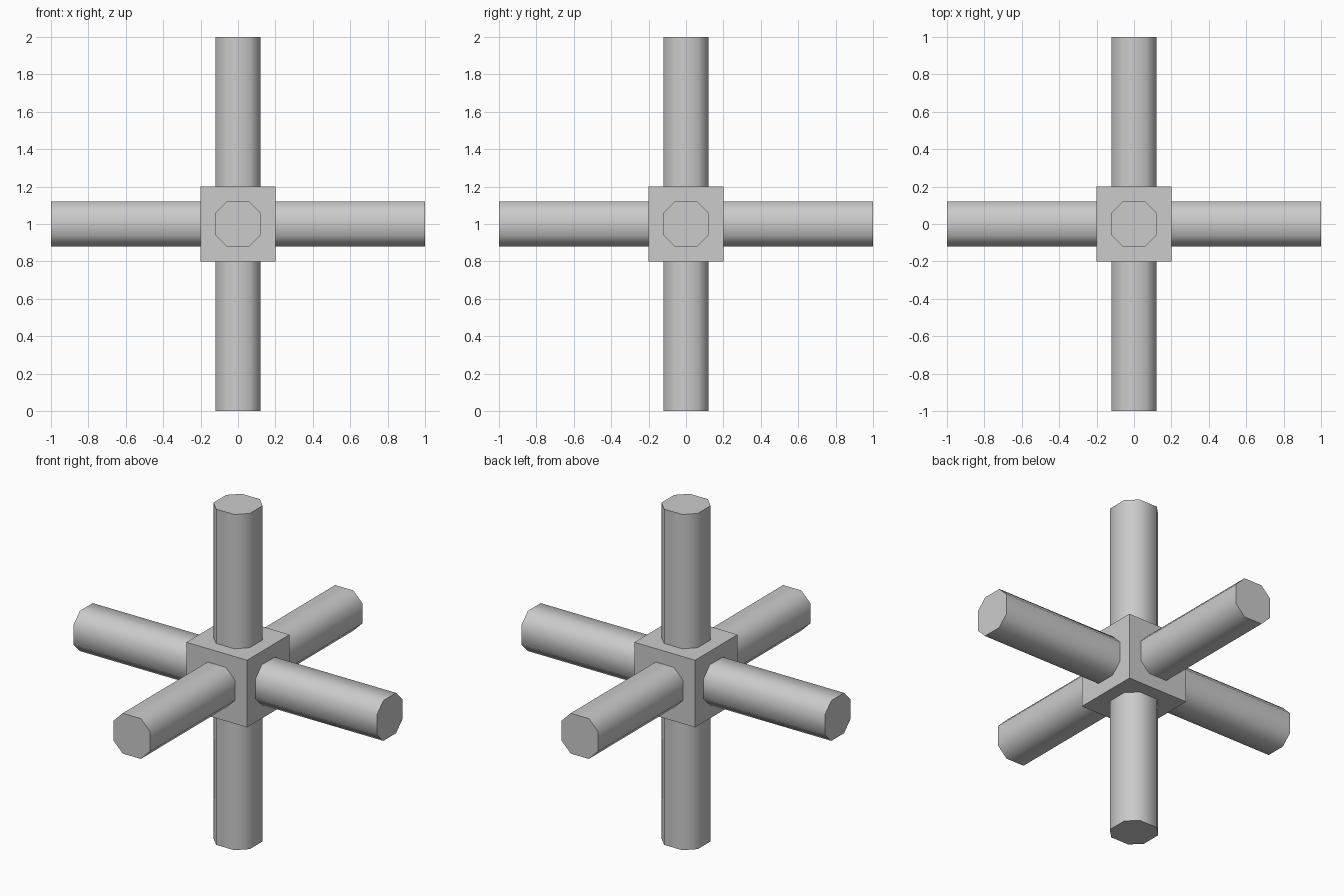
import bpy, bmesh, math
from mathutils import Matrix

if "Cube" in bpy.data.objects:
    bpy.data.objects.remove(bpy.data.objects["Cube"])

CENTRE = Matrix.Translation((0, 0, 1))
H, A = 0.12, 0.06  # bar half width, half length of the flat sides
PROFILE = [(H, -A), (H, A), (A, H), (-A, H), (-H, A), (-H, -A), (-A, -H), (A, -H)]


def finish(name, bm, matrix):
    bmesh.ops.transform(bm, matrix=matrix, verts=bm.verts)
    bmesh.ops.recalc_face_normals(bm, faces=bm.faces)
    mesh = bpy.data.meshes.new(name)
    bm.to_mesh(mesh)
    bm.free()
    obj = bpy.data.objects.new(name, mesh)
    bpy.context.collection.objects.link(obj)
    return obj


def bar(name, rotation):
    bm = bmesh.new()
    cap = bm.faces.new([bm.verts.new((x, y, -1)) for x, y in PROFILE])
    ext = bmesh.ops.extrude_face_region(bm, geom=[cap], use_keep_orig=True)
    top = [g for g in ext["geom"] if isinstance(g, bmesh.types.BMVert)]
    bmesh.ops.translate(bm, vec=(0, 0, 2), verts=top)
    obj = finish(name, bm, CENTRE @ rotation)
    # Rounded sides, crisp end caps
    bpy.ops.object.select_all(action='DESELECT')
    obj.select_set(True)
    bpy.context.view_layer.objects.active = obj
    bpy.ops.object.shade_smooth_by_angle(angle=math.radians(50))


# Central cube
bm = bmesh.new()
bmesh.ops.create_cube(bm, size=0.4)
finish("hub", bm, CENTRE)

# Three crossing octagonal bars
bar("vertical_bar", Matrix.Identity(4))
bar("side_bar", Matrix.Rotation(math.pi / 2, 4, 'Y'))
bar("depth_bar", Matrix.Rotation(math.pi / 2, 4, 'X'))
